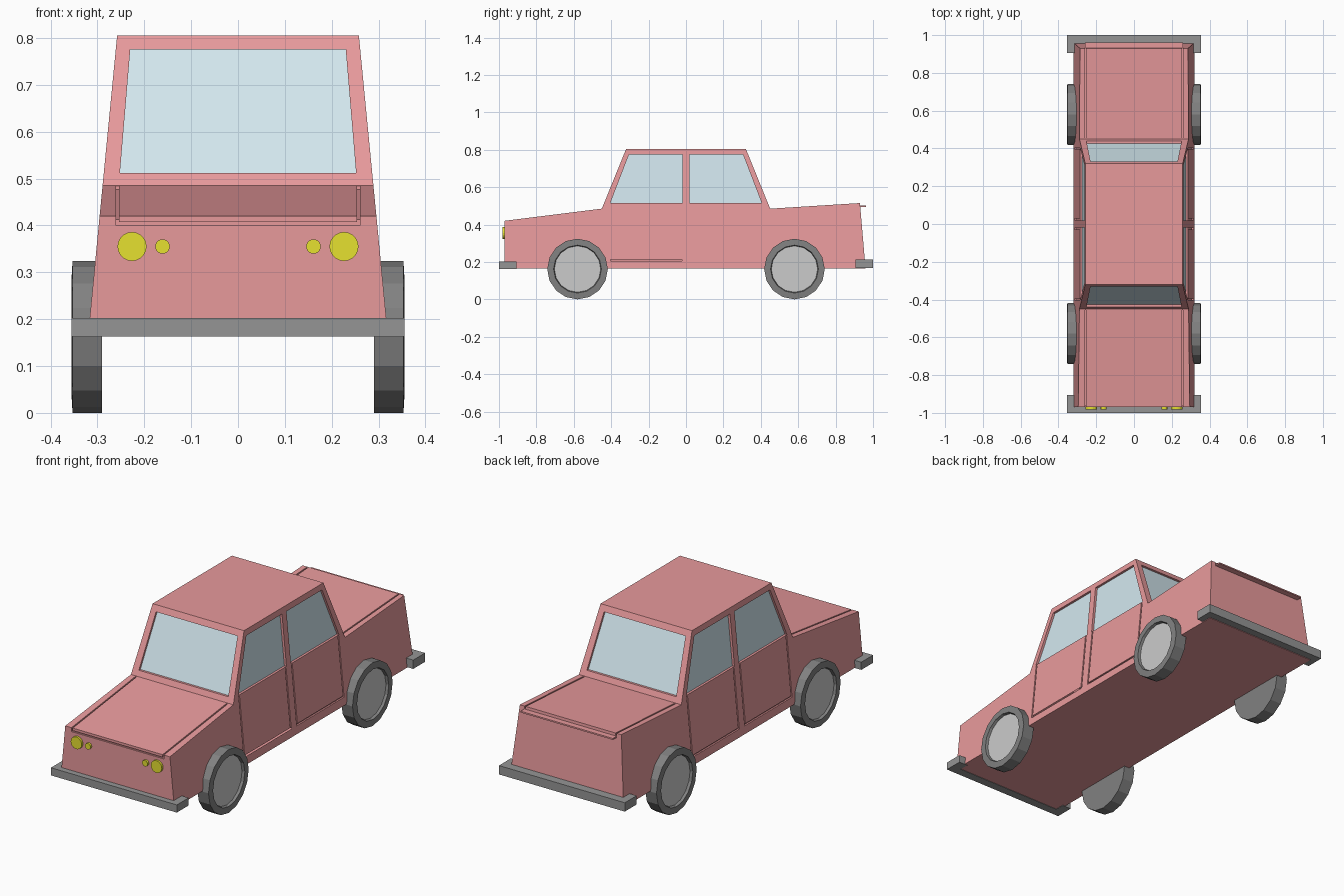
import bpy, bmesh, math
from mathutils import Vector

if "Cube" in bpy.data.objects:
    bpy.data.objects.remove(bpy.data.objects["Cube"])


def material(name, rgb):
    m = bpy.data.materials.new(name)
    m.diffuse_color = (*rgb, 1)
    m.use_nodes = True
    m.node_tree.nodes["Principled BSDF"].inputs["Base Color"].default_value = m.diffuse_color
    return m


RED = material("red_paint", (0.80, 0.32, 0.33))
GLASS = material("pale_glass", (0.65, 0.80, 0.86))
YELLOW = material("yellow_lamp", (0.79, 0.75, 0.03))
RUBBER = material("dark_rubber", (0.22, 0.22, 0.22))
BUMPER = material("bumper_grey", (0.30, 0.30, 0.30))
HUB = material("hub_grey", (0.52, 0.52, 0.52))


def loft(name, rings, *mats):
    """Join equal-length point loops into a closed solid; returns the object."""
    bm = bmesh.new()
    rows = [[bm.verts.new(p) for p in r] for r in rings]
    n = len(rows[0])
    for a, b in zip(rows, rows[1:]):
        for i in range(n):
            j = (i + 1) % n
            bm.faces.new((a[i], a[j], b[j], b[i]))
    bm.faces.new(rows[0][::-1])
    cap = bm.faces.new(rows[-1])
    if len(mats) > 1:
        cap.material_index = 1
    bmesh.ops.recalc_face_normals(bm, faces=bm.faces)
    me = bpy.data.meshes.new(name)
    bm.to_mesh(me)
    bm.free()
    for m in mats:
        me.materials.append(m)
    ob = bpy.data.objects.new(name, me)
    bpy.context.collection.objects.link(ob)
    return ob


def slab(name, pts, d, lo, hi, mat):
    """Outline extruded along d between offsets lo and hi."""
    d = Vector(d)
    return loft(name, [[Vector(p) + d * k for p in pts] for k in (lo, hi)], mat)


def half_width(z):
    return 0.32 - 0.097 * (z - 0.165)


# Body: tapered side profile
profile = [(-0.97, 0.165), (-0.97, 0.42), (-0.45, 0.485), (-0.32, 0.805),
           (0.32, 0.805), (0.45, 0.485), (0.93, 0.515), (0.96, 0.165)]
body = loft("body", [[(s * half_width(z), y, z) for y, z in profile] for s in (-1, 1)], RED)

cutters = []


def recess(surface, d, outline, depth):
    pts = [surface(*p) for p in outline]
    cutters.append(slab("cutter", pts, d, -depth, 0.03, RED))
    return pts


def window(name, surface, d, outline):
    pts = recess(surface, d, outline, 0.014)
    slab(name, pts, d, -0.018, -0.012, GLASS)


def groove(surface, d, a0, a1, b0, b1):
    recess(surface, d, [(a0, b0), (a1, b0), (a1, b1), (a0, b1)], 0.008)


# Side windows and door seams
G = 0.007
for s in (-1, 1):
    side = lambda y, z: (s * half_width(z), y, z)
    for e, label in ((-1, "front"), (1, "rear")):
        window(f"{label}_side_window", side, (s, 0, 0),
               [(e * 0.405, 0.515), (e * 0.305, 0.775), (e * 0.018, 0.775), (e * 0.018, 0.515)])
        for y in (0.025, 0.40):
            groove(side, (s, 0, 0), e * y - G / 2, e * y + G / 2, 0.21, 0.51)
        y0, y1 = sorted((e * 0.0215, e * 0.4035))
        groove(side, (s, 0, 0), y0, y1, 0.205, 0.21 + G / 2)

# Windshield and rear window
for s, label in ((-1, "windshield"), (1, "rear_window")):
    slope = lambda x, z: (x, s * (0.45 - (z - 0.485) * 0.13 / 0.32), z)
    window(label, slope, (0, s, 0),
           [(-0.252, 0.512), (0.252, 0.512), (0.23, 0.775), (-0.23, 0.775)])

# Hood and trunk seams
hood = lambda x, y: (x, y, 0.42 + (y + 0.97) * 0.125)
trunk = lambda x, y: (x, y, 0.485 + (y - 0.45) * 0.0625)
nose = lambda x, z: (x, -0.97, z)
tail = lambda x, z: (x, 0.96 - (z - 0.165) * 0.03 / 0.35, z)
for s in (-1, 1):
    a, b = s * 0.257 - G / 2, s * 0.257 + G / 2
    groove(hood, (0, 0, 1), a, b, -0.99, -0.455)
    groove(trunk, (0, 0, 1), a, b, 0.455, 0.96)
    groove(nose, (0, -1, 0), a, b, 0.40, 0.43)
    groove(tail, (0, 1, 0), a, b, 0.494, 0.525)
groove(nose, (0, -1, 0), -0.2605, 0.2605, 0.40, 0.40 + G)
groove(tail, (0, 1, 0), -0.2605, 0.2605, 0.494, 0.494 + G)

# Carve the recesses, then drop the cutters
bpy.context.view_layer.objects.active = body
for c in cutters:
    m = body.modifiers.new("recess", 'BOOLEAN')
    m.operation, m.solver, m.object = 'DIFFERENCE', 'EXACT', c
    bpy.ops.object.modifier_apply(modifier=m.name)
for c in cutters:
    bpy.data.objects.remove(c)

# Wrap-around bumpers
for s, label, z0, z1 in ((-1, "front_bumper", 0.163, 0.202), (1, "rear_bumper", 0.168, 0.213)):
    plan = [(-0.355, 0.905), (-0.355, 1.0), (0.355, 1.0), (0.355, 0.905),
            (0.305, 0.905), (0.305, 0.955), (-0.305, 0.955), (-0.305, 0.905)]
    slab(label, [(x, s * y, 0) for x, y in plan], (0, 0, 1), z0, z1, BUMPER)


def circle(r, n):
    return [(r * math.cos(2 * math.pi * i / n), r * math.sin(2 * math.pi * i / n)) for i in range(n)]


# Wheels with recessed hubs
for s in (-1, 1):
    for cy, label in ((-0.58, "front_wheel"), (0.58, "rear_wheel")):
        steps = [(0.29, 0.162), (0.353, 0.162), (0.355, 0.128), (0.342, 0.124)]
        loft(label, [[(s * x, cy + u, 0.162 + v) for u, v in circle(r, 16)] for x, r in steps],
             RUBBER, HUB)

# Headlights
for s in (-1, 1):
    for x, r, label in ((0.226, 0.031, "headlight"), (0.161, 0.0155, "small_lamp")):
        slab(label, [(s * x + u, -0.97, 0.355 + v) for u, v in circle(r, 20)],
             (0, -1, 0), -0.005, 0.011, YELLOW)
